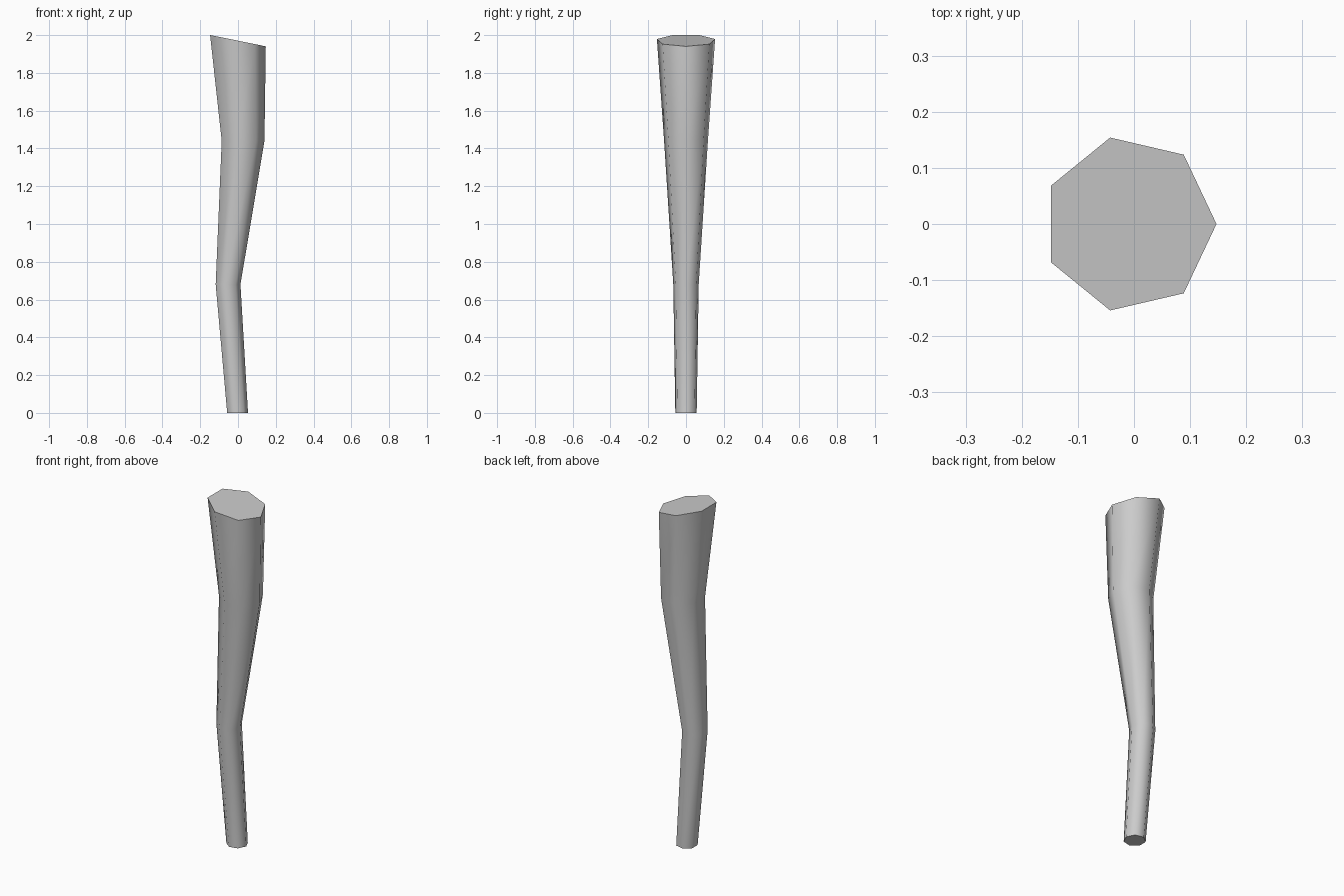
import bpy
import bmesh
import math

cube = bpy.data.objects.get("Cube")
if cube:
    bpy.data.objects.remove(cube, do_unlink=True)

SIDES = 7

# Plain grey material
grey = bpy.data.materials.new("light_grey")
colour = (0.6, 0.6, 0.6, 1.0)
grey.use_nodes = True
grey.diffuse_color = colour
grey.node_tree.nodes["Principled BSDF"].inputs["Base Color"].default_value = colour

# Leg sections: centre x, height, x radius, y radius, slope of the cut along x
sections = [
    (-0.005, 0.0, 0.058, 0.058, 0.0),
    (-0.056, 0.68, 0.069, 0.069, 0.0),
    (0.021, 1.44, 0.119, 0.119, 0.0),
    (-0.008, 1.972, 0.155, 0.158, -0.204),
]


def add_ring(bm, cx, z, rx, ry, slope):
    ring = []
    for i in range(SIDES):
        a = math.tau * i / SIDES
        dx = rx * math.cos(a)
        ring.append(bm.verts.new((cx + dx, ry * math.sin(a), z + slope * dx)))
    return ring


# Bent, tapering leg with closed ends
bm = bmesh.new()
rings = [add_ring(bm, *s) for s in sections]
for low, high in zip(rings, rings[1:]):
    for i in range(SIDES):
        j = (i + 1) % SIDES
        bm.faces.new((low[i], low[j], high[j], high[i]))
bm.faces.new(rings[0][::-1])
bm.faces.new(rings[-1])

mesh = bpy.data.meshes.new("bent_leg")
bm.to_mesh(mesh)
bm.free()
mesh.materials.append(grey)
leg = bpy.data.objects.new("bent_leg", mesh)
bpy.context.collection.objects.link(leg)

# Smooth sides, crisp end caps
bpy.ops.object.select_all(action="DESELECT")
leg.select_set(True)
bpy.context.view_layer.objects.active = leg
bpy.ops.object.shade_smooth_by_angle(angle=math.radians(60))
